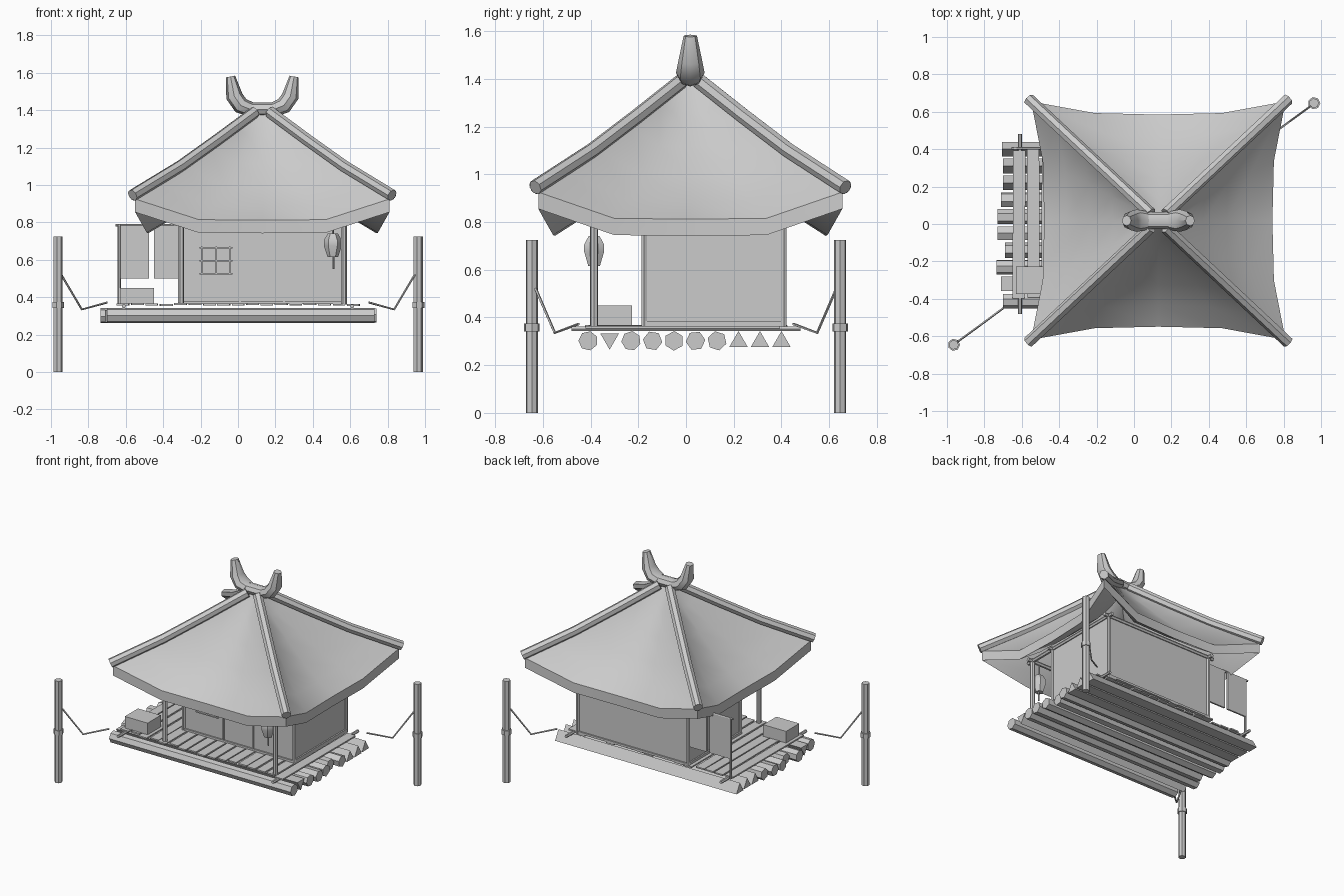
import bpy, bmesh, math, random
from mathutils import Vector, Matrix

if "Cube" in bpy.data.objects:
    bpy.data.objects.remove(bpy.data.objects["Cube"])
random.seed(4)


def finish(name, bm, smooth=False):
    bmesh.ops.recalc_face_normals(bm, faces=bm.faces[:])
    me = bpy.data.meshes.new(name)
    bm.to_mesh(me)
    bm.free()
    ob = bpy.data.objects.new(name, me)
    bpy.context.collection.objects.link(ob)
    if smooth:
        bpy.context.view_layer.objects.active = ob
        ob.select_set(True)
        bpy.ops.object.shade_smooth_by_angle(angle=math.radians(40))
        ob.select_set(False)
    return ob


def box(name, lo, hi, tilt=0.0):
    lo, hi = Vector(lo), Vector(hi)
    bm = bmesh.new()
    m = Matrix.Translation((lo + hi) / 2) @ Matrix.Rotation(tilt, 4, 'Z') @ Matrix.Diagonal((*(hi - lo), 1))
    bmesh.ops.create_cube(bm, size=1, matrix=m)
    return finish(name, bm)


def tube(name, path, radii, sides=6, roll=0.0, smooth=True):
    """Sweep a polygon along a path; each radius may be a number or (side, up) pair."""
    path = [Vector(p) for p in path]
    bm = bmesh.new()
    rings = []
    for i, p in enumerate(path):
        d = (path[min(i + 1, len(path) - 1)] - path[max(i - 1, 0)]).normalized()
        side = d.cross(Vector((0, 0, 1)))
        if side.length < 0.05:
            side = Vector((1, 0, 0))
        side.normalize()
        up = side.cross(d).normalized()
        r = radii[i] if isinstance(radii, list) else radii
        a, b = r if isinstance(r, tuple) else (r, r)
        angs = [roll + 2 * math.pi * k / sides for k in range(sides)]
        rings.append([bm.verts.new(p + side * a * math.cos(t) + up * b * math.sin(t)) for t in angs])
    for r0, r1 in zip(rings, rings[1:]):
        for k in range(sides):
            bm.faces.new((r0[k], r0[(k + 1) % sides], r1[(k + 1) % sides], r1[k]))
    bm.faces.new(rings[0])
    bm.faces.new(rings[-1])
    return finish(name, bm, smooth)


# Raft logs, few-sided and uneven in length
sides = [7, 3, 7, 6, 6, 6, 6, 3, 3, 3]
ends = [0.70, 0.71, 0.735, 0.69, 0.73, 0.73, 0.71, 0.70, 0.70, 0.705]
for i, (n, e) in enumerate(zip(sides, ends)):
    y = -0.41 + 0.09 * i
    roll = (-math.pi / 2 if i == 1 else math.pi / 2) if n == 3 else 0.4 * i
    r, z = (0.045, 0.31 if i == 1 else 0.298) if n == 3 else (0.041, 0.302)
    tube(f"raft_log_{i}", [(-e, y, z), (1.43 - e if i % 2 else 0.73, y, z)], r, n, roll, False)

# Cross poles and deck planks
for x in (-0.61, 0.61):
    tube("cross_pole", [(x, -0.48, 0.352), (x, 0.48, 0.352)], 0.011, 6)
for i in range(17):
    x = -0.615 + i * 0.077
    a, b = random.uniform(0.39, 0.425), random.uniform(0.39, 0.43)
    z = 0.353 + random.uniform(0, 0.006)
    box(f"deck_plank_{i}", (x - 0.033, -a, z), (x + 0.033, b, z + 0.01), random.uniform(-0.008, 0.008))

# Mooring posts with collars and slack ropes at opposite corners
for s in (-1, 1):
    x, y = 0.963 * s, 0.646 * s
    tube("mooring_post", [(x, y, 0), (x, y, 0.725)], 0.026, 7)
    tube("mooring_collar", [(x, y, 0.342), (x, y, 0.375)], 0.033, 7)
    tube("mooring_rope", [(0.945 * s, 0.63 * s, 0.52), (0.835 * s, 0.55 * s, 0.335),
                          (0.70 * s, 0.45 * s, 0.372)], 0.006, 5)

# Cabin walls
X0, X1, Y0, Y1, ZB, ZT = -0.305, 0.565, -0.175, 0.41, 0.365, 0.83
T = 0.012
box("front_wall", (X0, Y0, ZB), (X1, Y0 + T, ZT))
box("back_wall", (X0, Y1 - T, ZB), (X1, Y1, ZT))
box("left_wall", (X0, Y0 + T, ZB), (X0 + T, Y1 - T, ZT))
box("right_wall", (X1 - T, Y0 + T, ZB), (X1, Y1 - T, ZT))

# Timber frame: corner posts, porch posts, top and bottom rails
for x in (X0, X1):
    for y in (Y0, Y1):
        tube("corner_post", [(x, y, 0.36), (x, y, 0.85)], 0.013, 6)
    tube("porch_post", [(x, -0.385, 0.36), (x, -0.385, 0.85)], 0.017, 7)
    tube("side_beam", [(x, -0.43, 0.835), (x, 0.45, 0.835)], 0.014, 6)
    box("side_sill", (x - 0.01, Y0, 0.365), (x + 0.01, Y1, 0.385))
for y in (-0.385, Y0, Y1):
    tube("cross_beam", [(X0 - 0.04, y, 0.835), (X1 + 0.04, y, 0.835)], 0.014, 6)
for y in (Y0, Y1):
    box("sill", (X0, y - 0.01, 0.365), (X1, y + 0.01, 0.38))

# Door panel edges and window frame on the front wall
for x in (0.01, 0.245):
    box("door_edge", (x - 0.005, Y0 - 0.008, 0.37), (x + 0.005, Y0, 0.83))
for x in (-0.195, -0.115, -0.045):
    box("window_upright", (x - 0.004, Y0 - 0.01, 0.525), (x + 0.004, Y0, 0.67))
for z in (0.525, 0.595, 0.665):
    box("window_rail", (-0.205, Y0 - 0.01, z - 0.004), (-0.03, Y0, z + 0.004))

# Drying line with two hanging cloths, rear left
tube("drying_pole_post", [(-0.635, 0.405, 0.355), (-0.635, 0.405, 0.79)], 0.009, 6)
tube("drying_pole", [(-0.655, 0.405, 0.785), (X0, 0.405, 0.785)], 0.007, 6)
for x0, x1 in ((-0.64, -0.475), (-0.45, -0.31)):
    box("hanging_cloth", (x0, 0.400, 0.50), (x1, 0.412, 0.785))

# Crate on the deck
box("crate", (-0.63, -0.375, 0.367), (-0.45, -0.227, 0.45))

# Lantern hanging from the porch corner, with cord and tassel
lx, ly = 0.507, -0.385
tube("lantern", [(lx, ly, z) for z in (0.615, 0.675, 0.705, 0.742)], [0.028, 0.048, 0.048, 0.026], 6)
tube("lantern_cord", [(lx, ly, 0.74), (lx, ly, 0.835)], 0.005, 5)
tube("lantern_tassel", [(lx + 0.003, ly, 0.55), (lx + 0.003, ly, 0.62)], 0.005, 5)

# Roof: sagging pyramid with thick upturned eaves
CX, CY, APEX = 0.13, 0.018, 1.40
eave = []
for ax, ay in ((0, -1), (1, 0), (0, 1), (-1, 0)):
    tx, ty = -ay, ax
    for k, inset, z in ((-1.0, 0.0, 0.925), (-0.5, 0.062, 0.815), (0.0, 0.07, 0.812), (0.5, 0.062, 0.815)):
        x = CX + ax * (0.68 - inset) + tx * 0.68 * k
        y = CY + ay * (0.637 - inset) + ty * 0.637 * k
        eave.append(Vector((x, y, z)))


def roof_point(e, t, drop):
    corner = e.z > 0.9
    z = e.z + (APEX - e.z) * max(0.0, 1 - t) ** (1.08 if corner else 1.3)
    return Vector((CX + (e.x - CX) * t, CY + (e.y - CY) * t, z - drop))


bm = bmesh.new()
N = len(eave)
shells = []
for drop in (0, 0.07):
    top = bm.verts.new((CX, CY, APEX - drop))
    rows = [[bm.verts.new(roof_point(e, t, drop)) for e in eave] for t in (0.2, 0.4, 0.6, 0.8, 1.0)]
    for k in range(N):
        j = (k + 1) % N
        bm.faces.new((top, rows[0][k], rows[0][j]))
        for a, b in zip(rows, rows[1:]):
            bm.faces.new((a[k], b[k], b[j], a[j]))
    shells.append(rows[-1])
for k in range(N):
    j = (k + 1) % N
    bm.faces.new((shells[0][k], shells[1][k], shells[1][j], shells[0][j]))
finish("roof", bm, True)

# Hip poles along the four roof corners
for k in range(0, N, 4):
    path = [roof_point(eave[k], t, -0.02) for t in (0.06, 0.35, 0.65, 1.02)]
    tube("hip_pole", path, 0.032, 7)

# Ridge piece with two upturned horns
tube("ridge_piece", [(CX - 0.09, CY, 1.405), (CX + 0.09, CY, 1.405)], (0.045, 0.036), 8)
for s in (-1, 1):
    tube("ridge_horn", [(CX + s * dx, CY, z) for dx, z in ((0.065, 1.405), (0.115, 1.425), (0.15, 1.475), (0.17, 1.58))],
         [(0.05, 0.04), (0.06, 0.045), (0.05, 0.045), (0.028, 0.025)], 8)
